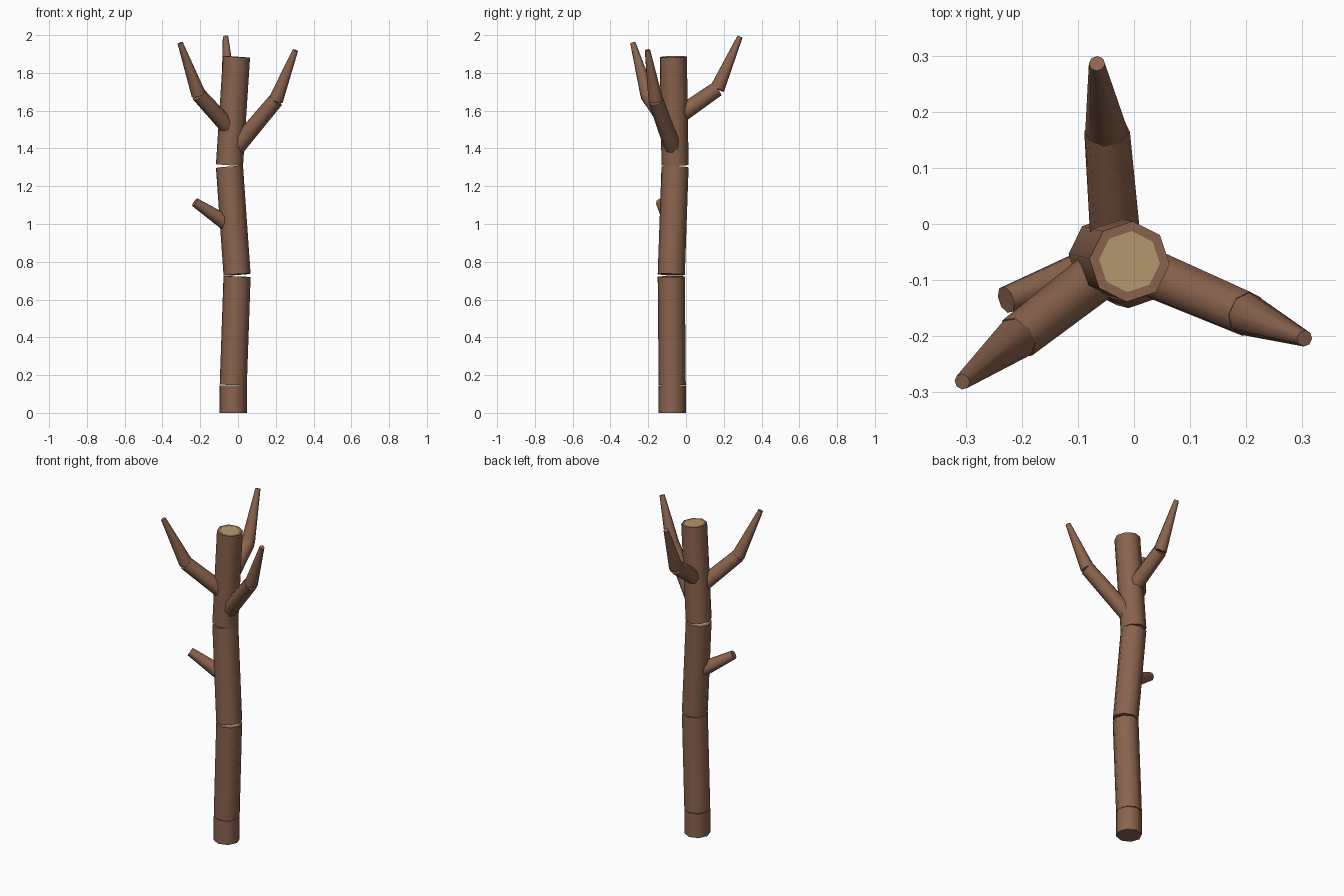
import bpy, bmesh, math
from mathutils import Vector, Matrix

if "Cube" in bpy.data.objects:
    bpy.data.objects.remove(bpy.data.objects["Cube"])


def material(name, rgb):
    m = bpy.data.materials.new(name)
    m.diffuse_color = (*rgb, 1)
    m.use_nodes = True
    m.node_tree.nodes["Principled BSDF"].inputs["Base Color"].default_value = m.diffuse_color
    return m


bark = material("bark_brown", (0.255, 0.125, 0.075))
wood = material("cut_wood_tan", (0.47, 0.32, 0.155))


def tube(name, a, b, r1, r2, cut=False, sides=8, turn=-4):
    """Tapered tube from a to b; cut adds an inset tan face on top."""
    a, b = Vector(a), Vector(b)
    d = b - a
    bm = bmesh.new()
    bmesh.ops.create_cone(bm, cap_ends=True, segments=sides, radius1=r1,
                          radius2=r2, depth=d.length)
    if cut:
        top = max(bm.faces, key=lambda f: f.calc_center_median().z)
        bmesh.ops.inset_individual(bm, faces=[top], thickness=0.0175)
        top.material_index = 1
    rot = Vector((0, 0, 1)).rotation_difference(d).to_matrix().to_4x4()
    spin = Matrix.Rotation(math.radians(turn), 4, 'Z')
    bm.transform(Matrix.Translation((a + b) / 2) @ rot @ spin)
    me = bpy.data.meshes.new(name)
    bm.to_mesh(me)
    bm.free()
    me.materials.append(bark)
    me.materials.append(wood)
    ob = bpy.data.objects.new(name, me)
    bpy.context.collection.objects.link(ob)
    bpy.context.view_layer.objects.active = ob
    ob.select_set(True)
    bpy.ops.object.shade_smooth_by_angle(angle=math.radians(50))
    ob.select_set(False)


# Trunk: four stacked logs, slightly crooked
R = 0.072
logs = [((-0.025, -0.073, 0), (-0.025, -0.073, 0.144)),
        ((-0.025, -0.073, 0.148), (-0.005, -0.078, 0.722)),
        ((-0.005, -0.078, 0.732), (-0.045, -0.058, 1.302)),
        ((-0.045, -0.058, 1.312), (-0.008, -0.067, 1.885))]
for i, (a, b) in enumerate(logs):
    tube(f"trunk_log_{i + 1}", a, b, R, R, cut=True)

# Forked branches: start, elbow, tip
branches = {
    "right": ((-0.01, -0.07, 1.405), (0.2, -0.16, 1.655), (0.304, -0.204, 1.92)),
    "left": ((-0.03, -0.065, 1.49), (-0.208, -0.203, 1.685), (-0.306, -0.281, 1.958)),
    "back": ((-0.03, -0.065, 1.555), (-0.048, 0.165, 1.715), (-0.066, 0.286, 1.992)),
}
for side, (s, e, t) in branches.items():
    tube(f"{side}_branch_lower", s, e, 0.046, 0.041)
    tube(f"{side}_branch_tip", e, t, 0.039, 0.0145)

# Short broken stub
tube("branch_stub", (-0.03, -0.065, 0.985), (-0.228, -0.135, 1.115), 0.046, 0.025)
